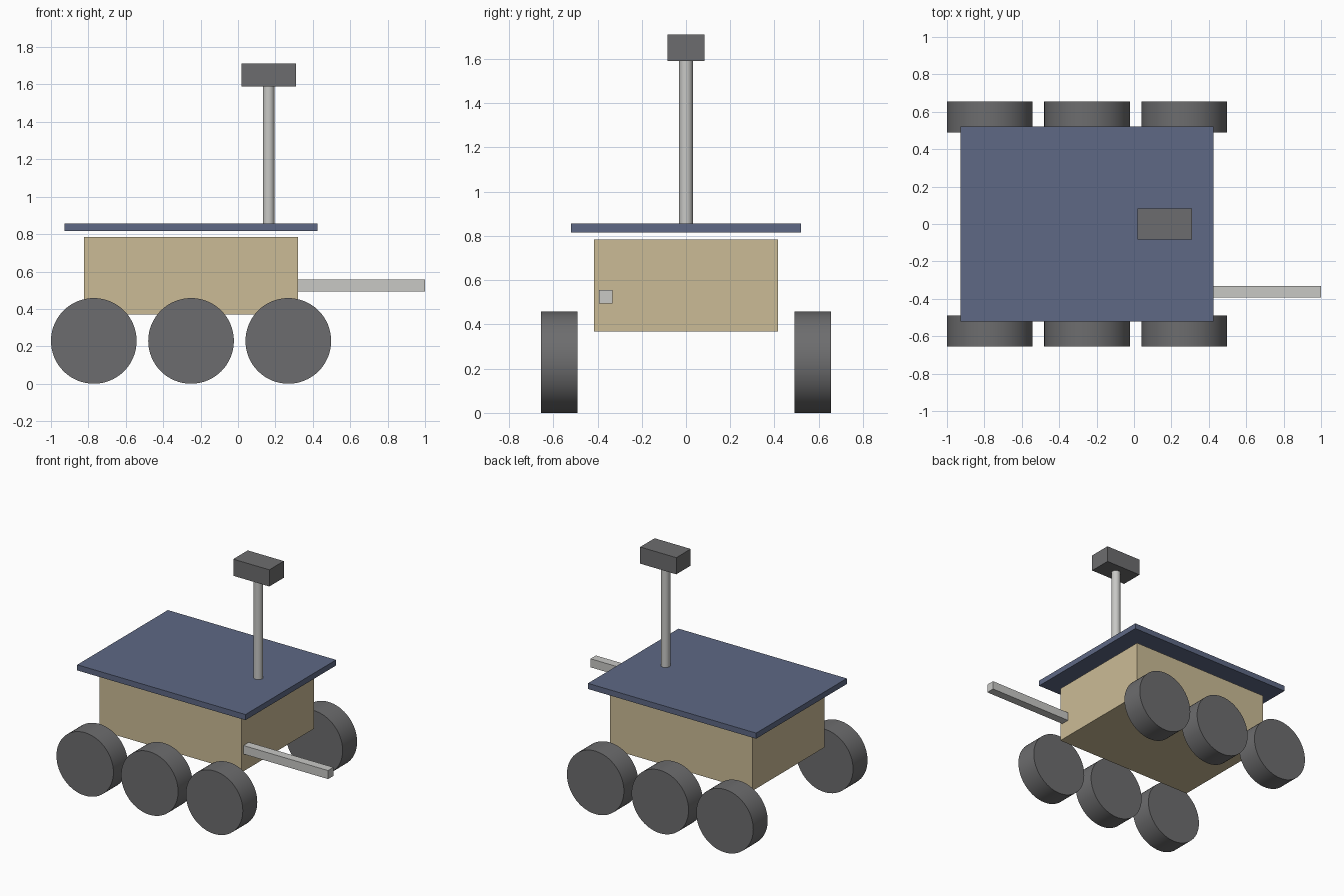
import bpy
import math

if "Cube" in bpy.data.objects:
    bpy.data.objects.remove(bpy.data.objects["Cube"], do_unlink=True)


def material(name, r, g, b):
    mat = bpy.data.materials.new(name)
    mat.use_nodes = True
    mat.diffuse_color = (r, g, b, 1)
    mat.node_tree.nodes["Principled BSDF"].inputs["Base Color"].default_value = (r, g, b, 1)
    return mat


TAN = material("tan", 0.60, 0.50, 0.305)
BLUE = material("slate_blue", 0.112, 0.14, 0.232)
DARK = material("dark_grey", 0.152, 0.152, 0.156)
PALE = material("pale_grey", 0.578, 0.578, 0.56)


def finish(name, mat):
    obj = bpy.context.object
    obj.name = obj.data.name = name
    obj.data.materials.append(mat)
    return obj


def box(name, mat, x, y, z):
    """Box spanning the given (low, high) ranges."""
    spans = (x, y, z)
    bpy.ops.mesh.primitive_cube_add(size=1, location=[(a + b) / 2 for a, b in spans])
    obj = finish(name, mat)
    obj.scale = [b - a for a, b in spans]
    bpy.ops.object.transform_apply(location=False, rotation=False, scale=True)
    return obj


def cylinder(name, mat, radius, depth, location, tilt=0):
    bpy.ops.mesh.primitive_cylinder_add(vertices=64, radius=radius, depth=depth,
                                        location=location, rotation=(tilt, 0, 0))
    bpy.ops.object.shade_smooth_by_angle(angle=math.radians(30))
    return finish(name, mat)


# Chassis and the flat panel hovering just above it
box("body", TAN, (-0.824, 0.32), (-0.415, 0.415), (0.369, 0.785))
box("top_panel", BLUE, (-0.928, 0.424), (-0.52, 0.52), (0.816, 0.857))

# Mast with camera head
cylinder("mast", PALE, 0.031, 0.75, (0.164, 0, 1.22))
box("camera_head", DARK, (0.02, 0.31), (-0.083, 0.083), (1.59, 1.711))

# Arm reaching out of the body's end
box("arm", PALE, (0.3, 1.0), (-0.394, -0.332), (0.494, 0.556))

# Three wheels along each side
for side, y in (("right", -0.573), ("left", 0.573)):
    for i, place in enumerate(("rear", "middle", "front")):
        cylinder(f"{place}_{side}_wheel", DARK, 0.229, 0.166,
                 (-0.771 + 0.52 * i, y, 0.229), math.pi / 2)
